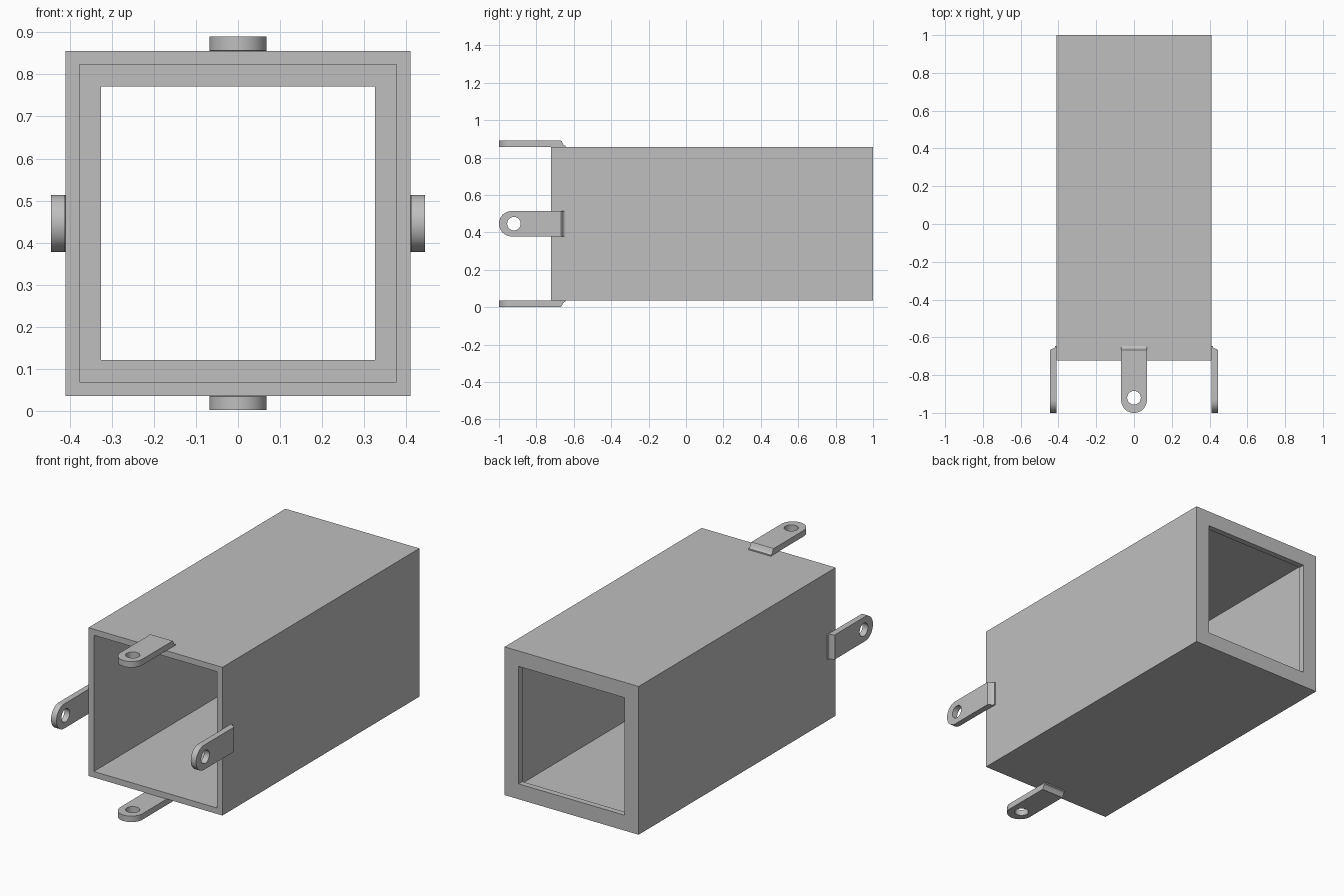
import bpy, bmesh
from math import sin, cos, pi

if "Cube" in bpy.data.objects:
    bpy.data.objects.remove(bpy.data.objects["Cube"])

GREY = (0.52, 0.52, 0.52, 1)
MID_Z = 0.446       # height of the tube's axis
HALF = 0.41         # half width of the tube
FRONT, REAR = -0.722, 1.0

metal = bpy.data.materials.new("grey metal")
metal.use_nodes = True
metal.diffuse_color = GREY
metal.node_tree.nodes["Principled BSDF"].inputs["Base Color"].default_value = GREY


def loft(bm, rings, closed):
    """Skin rings of points; join last to first, or cap both ends."""
    loops = [[bm.verts.new(p) for p in ring] for ring in rings]
    pairs = list(zip(loops, loops[1:]))
    if closed:
        pairs.append((loops[-1], loops[0]))
    else:
        bm.faces.new(loops[0])
        bm.faces.new(loops[-1])
    n = len(loops[0])
    for a, b in pairs:
        for i in range(n):
            j = (i + 1) % n
            bm.faces.new((a[i], a[j], b[j], b[i]))


def finish(bm, name):
    bmesh.ops.recalc_face_normals(bm, faces=bm.faces[:])
    mesh = bpy.data.meshes.new(name)
    bm.to_mesh(mesh)
    bm.free()
    mesh.materials.append(metal)
    return mesh


def place(mesh, name, turn=0):
    ob = bpy.data.objects.new(name, mesh)
    bpy.context.collection.objects.link(ob)
    ob.location.z = MID_Z
    ob.rotation_euler.y = turn
    return ob


def square(h, y):
    return [(-h, y, -h), (h, y, -h), (h, y, h), (-h, y, h)]


# Square tube with an inward lip at the rear
WALL, OPENING = 0.033, 0.325
bm = bmesh.new()
loft(bm, [square(HALF, FRONT), square(HALF, REAR), square(OPENING, REAR),
          square(OPENING, REAR - WALL), square(HALF - WALL, REAR - WALL),
          square(HALF - WALL, FRONT)], True)
place(finish(bm, "square_tube"), "square_tube")

# Mounting tab: round front end, pierced, straight stem
R, HOLE, EYE_Y, BEND_Y = 0.068, 0.036, -0.932, -0.668
HOLE_Y = -0.92
LOW, HIGH = HALF + 0.001, HALF + 0.034
STEPS = 48


def hole_ring(z):
    return [(HOLE * sin(2 * pi * i / STEPS), HOLE_Y - HOLE * cos(2 * pi * i / STEPS), z)
            for i in range(STEPS)]


def outline(z):
    points = []
    for i in range(STEPS):
        c, s = cos(2 * pi * i / STEPS), sin(2 * pi * i / STEPS)
        if c >= -1e-6:
            points.append((R * s, EYE_Y - R * c, z))
        else:
            m = max(abs(c), abs(s))
            points.append((R * s / m, EYE_Y - c / m * (BEND_Y - EYE_Y), z))
    return points


bm = bmesh.new()
loft(bm, [hole_ring(LOW), hole_ring(HIGH), outline(HIGH), outline(LOW)], True)

# Bent foot joining the tab to the tube wall
foot = [(BEND_Y, LOW), (BEND_Y, HIGH), (-0.664, HIGH - 0.003), (-0.657, HALF + 0.014),
        (-0.652, HALF + 0.009), (-0.645, HALF + 0.007), (-0.645, HALF)]
loft(bm, [[(x, y, z) for y, z in foot] for x in (-R, R)], False)
tab_mesh = finish(bm, "mounting_tab")

# One tab on each side of the tube
for k, side in enumerate(("top", "left", "bottom", "right")):
    tab = place(tab_mesh, side + "_tab", k * pi / 2)
    bpy.ops.object.select_all(action="DESELECT")
    tab.select_set(True)
    bpy.context.view_layer.objects.active = tab
    if k == 0:
        bpy.ops.object.shade_smooth_by_angle(angle=pi / 6)
